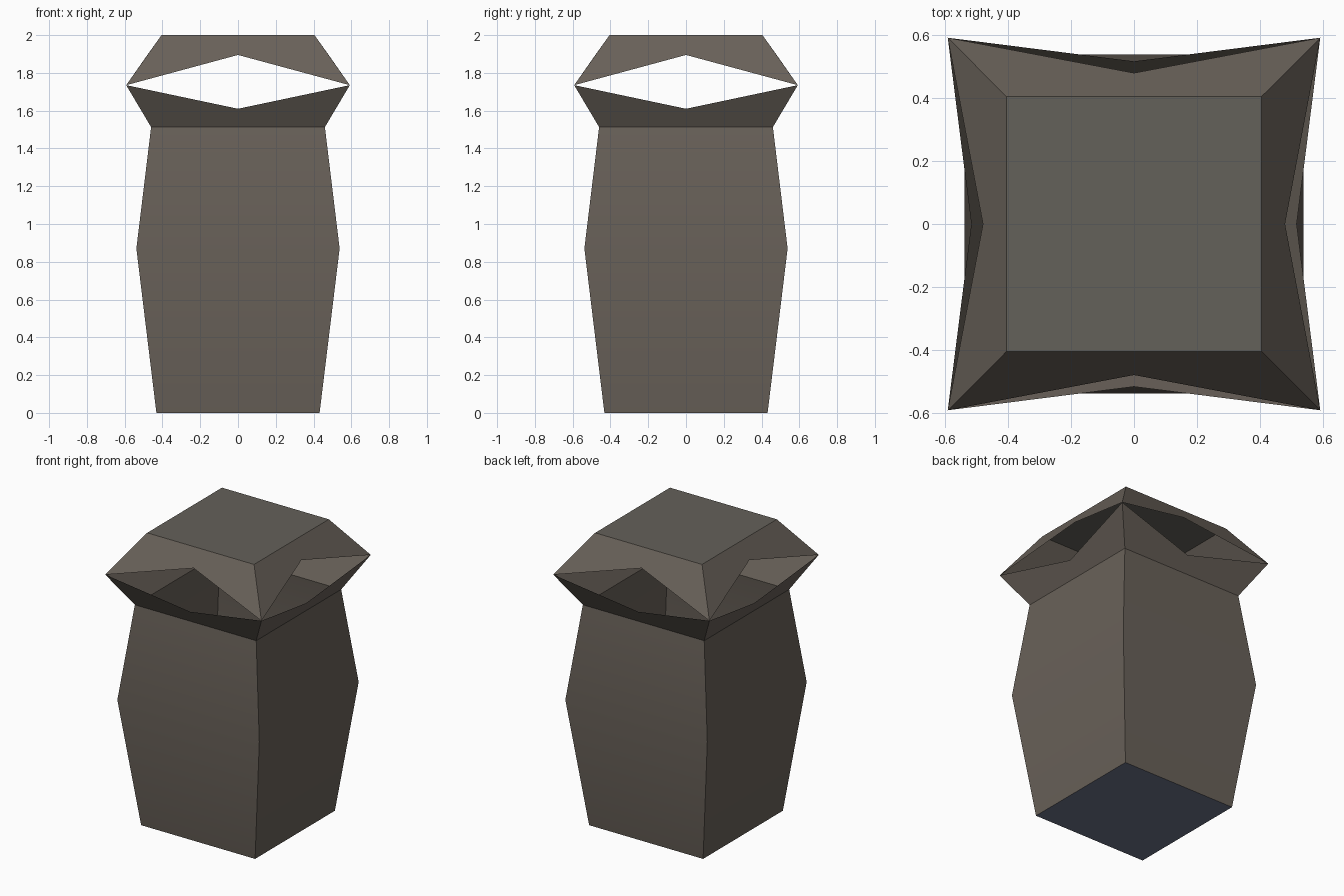
import bpy
import bmesh
import math

if "Cube" in bpy.data.objects:
    bpy.data.objects.remove(bpy.data.objects["Cube"])


def material(name, rgb):
    mat = bpy.data.materials.new(name)
    mat.diffuse_color = (*rgb, 1.0)
    mat.use_nodes = True
    mat.node_tree.nodes["Principled BSDF"].inputs["Base Color"].default_value = mat.diffuse_color
    return mat


stone = material("warm grey stone", (0.141, 0.120, 0.100))
cap_stone = material("cool grey stone", (0.127, 0.119, 0.101))
slate = material("slate blue", (0.147, 0.168, 0.250))

CORNERS = [(-1, -1), (1, -1), (1, 1), (-1, 1)]
TIP_R, TIP_Z = 0.592, 1.735      # pointed corners shared by both shells


def square(bm, r, z):
    return [bm.verts.new((x * r, y * r, z)) for x, y in CORNERS]


def side_middles(bm, r, z):
    """One point in the middle of each side, in the same order as the sides."""
    return [bm.verts.new((x * r, y * r, z))
            for x, y in [(0, -1), (1, 0), (0, 1), (-1, 0)]]


def open_shell(name, levels, lip, mats, flip):
    """Square rings closed at the first level, ending in a lip that meets
    the pointed corners and bends at the middle of every side."""
    bm = bmesh.new()
    rings = [square(bm, r, z) for r, z in levels]
    tips = square(bm, TIP_R, TIP_Z)
    mids = side_middles(bm, *lip)
    faces = [bm.faces.new(rings[0][::-1])]
    faces[0].material_index = 1
    for i in range(4):
        j = (i + 1) % 4
        for a, b in zip(rings, rings[1:]):
            faces.append(bm.faces.new((a[i], a[j], b[j], b[i])))
        last = rings[-1]
        faces.append(bm.faces.new((last[i], last[j], tips[j], mids[i], tips[i])))
    if flip:
        bmesh.ops.reverse_faces(bm, faces=faces)
    mesh = bpy.data.meshes.new(name)
    bm.to_mesh(mesh)
    bm.free()
    obj = bpy.data.objects.new(name, mesh)
    bpy.context.collection.objects.link(obj)
    for m in mats:
        mesh.materials.append(m)
    # Soft bend at the belly, crisp edges elsewhere
    bpy.ops.object.select_all(action='DESELECT')
    obj.select_set(True)
    bpy.context.view_layer.objects.active = obj
    bpy.ops.object.shade_smooth_by_angle(angle=math.radians(30))
    return obj


# Hollow bulging body with a flared, notched neck and a slate underside
open_shell("body", [(0.432, 0.0), (0.538, 0.87), (0.46, 1.513)],
           (0.517, 1.61), [stone, slate], False)

# Hollow roof resting on the four pointed corners
open_shell("roof", [(0.405, 2.0)], (0.48, 1.895), [stone, cap_stone], True)
